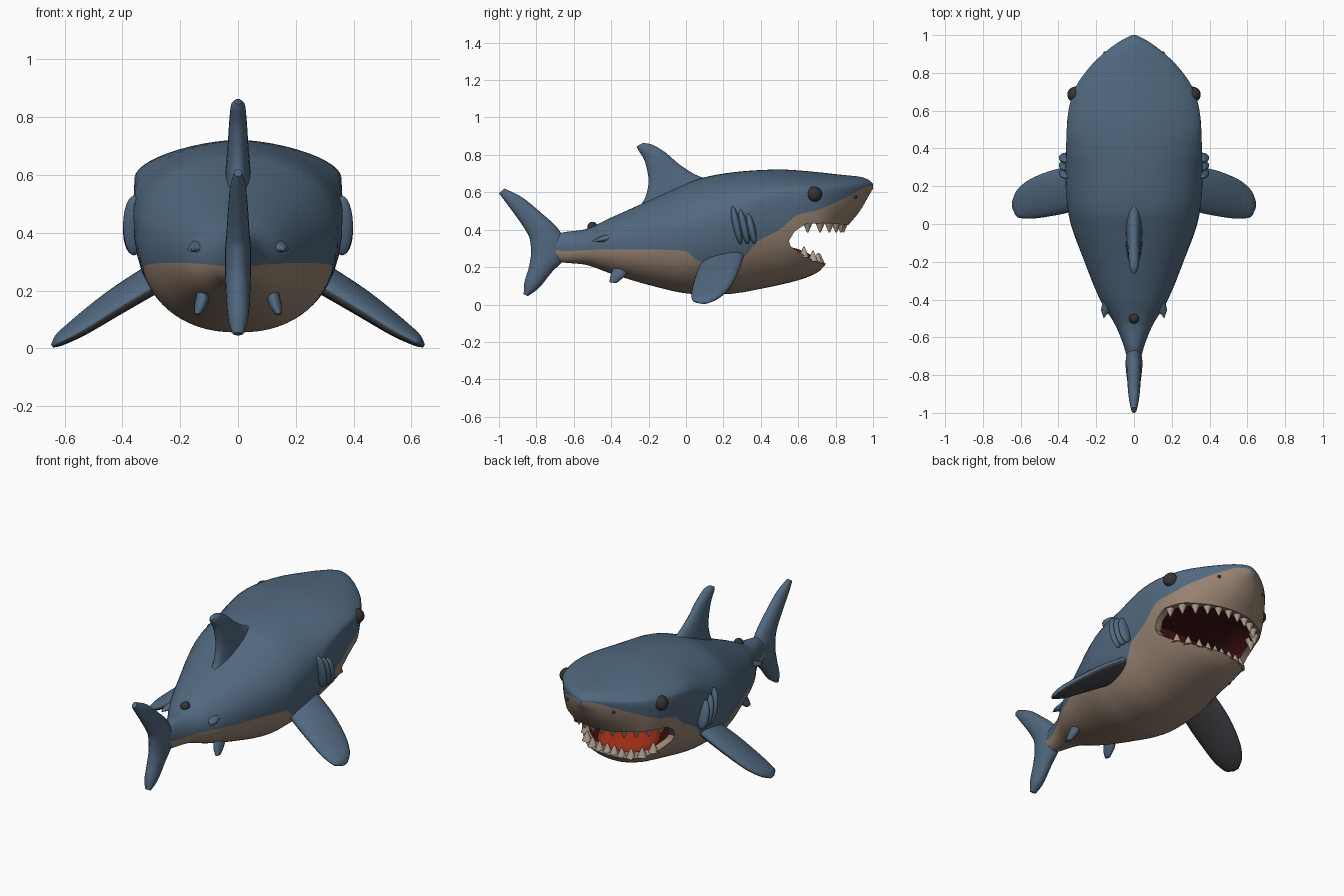
import bpy, bmesh, math
from mathutils import Vector, Matrix

if "Cube" in bpy.data.objects:
    bpy.data.objects.remove(bpy.data.objects["Cube"])


def material(name, rgb):
    mat = bpy.data.materials.new(name)
    mat.use_nodes = True
    mat.diffuse_color = (*rgb, 1)
    mat.node_tree.nodes["Principled BSDF"].inputs["Base Color"].default_value = (*rgb, 1)
    return mat


BLUE = material("slate blue skin", (.082, .14, .212))
BEIGE = material("beige belly", (.31, .225, .165))
DARK_RED = material("dark red mouth", (.06, .007, .007))
RED = material("red tongue", (.32, .025, .007))
BLACK = material("dark grey eye", (.035, .035, .035))
CHARCOAL = material("charcoal fin underside", (.05, .052, .058))
IVORY = material("ivory teeth", (.42, .335, .265))


def shade(obj, angle):
    bpy.ops.object.select_all(action='DESELECT')
    obj.select_set(True)
    bpy.context.view_layer.objects.active = obj
    bpy.ops.object.shade_smooth_by_angle(angle=math.radians(angle))


def finish(name, bm, mats, angle=40):
    """Turn a bmesh into a smooth shaded object."""
    bmesh.ops.recalc_face_normals(bm, faces=bm.faces)
    mesh = bpy.data.meshes.new(name)
    bm.to_mesh(mesh)
    bm.free()
    for mat in mats:
        mesh.materials.append(mat)
    obj = bpy.data.objects.new(name, mesh)
    bpy.context.collection.objects.link(obj)
    shade(obj, angle)
    return obj


def smooth(keys, rows, k):
    """Monotone cubic interpolation of table rows."""
    i = max(j for j in range(len(keys) - 1) if j == 0 or keys[j] <= k)
    h = keys[i + 1] - keys[i]
    t = (k - keys[i]) / h

    def slope(j, c):
        return (rows[j + 1][c] - rows[j][c]) / (keys[j + 1] - keys[j])

    def tangent(j, c):
        if j == 0 or j == len(keys) - 1:
            return slope(min(j, len(keys) - 2), c)
        a, b = slope(j - 1, c), slope(j, c)
        return 2 * a * b / (a + b) if a * b > 0 else 0

    out = []
    for c in range(len(rows[0])):
        p, q = rows[i][c], rows[i + 1][c]
        ease = t * t * (3 - 2 * t)
        out.append(p + (q - p) * ease + h * t * (1 - t)
                   * ((1 - t) * tangent(i, c) - t * tangent(i + 1, c)))
    return out


def loft(rings, rule=lambda j: 0):
    """Skin closed rings and cap both ends."""
    bm = bmesh.new()
    loops = [[bm.verts.new(p) for p in ring] for ring in rings]
    n = len(loops[0])
    for a, b in zip(loops, loops[1:]):
        for j in range(n):
            k = (j + 1) % n
            bm.faces.new((a[j], a[k], b[k], b[j])).material_index = rule(j)
    for cap in (loops[0], loops[-1]):
        bm.faces.new(cap).material_index = rule(0)
    return bm


# Body stations: y, half width, top, widest height, bottom, colour border
STATIONS = [
    (-.72, .035, .36, .30, .24, .30), (-.66, .05, .385, .30, .225, .285),
    (-.55, .092, .40, .30, .215, .29), (-.4, .18, .465, .31, .165, .295),
    (-.2, .262, .555, .34, .105, .295), (0, .335, .645, .38, .06, .285),
    (.06, .348, .67, .40, .055, .235), (.2, .362, .70, .45, .055, .215),
    (.3, .363, .712, .50, .065, .245), (.38, .36, .718, .55, .08, .335),
    (.5, .357, .722, .595, .105, .40), (.6, .347, .717, .605, .13, .48),
    (.7, .32, .708, .61, .17, .503), (.75, .295, .703, .615, .22, .522),
    (.8, .26, .697, .62, .33, .547), (.86, .208, .691, .625, .415, .575),
    (.93, .128, .683, .635, .50, .612), (.975, .062, .668, .638, .578, .634),
    (1, .01, .645, .634, .62, .633)]
KEYS = [s[0] for s in STATIONS]
UP, LOW, BASE = 14, 12, 2.25


def section(y):
    row = smooth(KEYS, [s[1:] for s in STATIONS], y)
    return *row, 2.1 - .45 * min(max((y - .1) / .4, 0), 1)


def half_width(y, z):
    """Half width of the body at a given length and height."""
    w, top, mid, bottom, _, power = section(y)
    n = power if z > mid else BASE
    u = abs(z - mid) / (top - mid if z > mid else mid - bottom)
    return w * (1 - u ** n) ** (1 / n) if u < 1 else 0


def reach(centre, angle, z):
    """Distance from the head axis to the skin at one height."""
    r = .05
    while r < .5 and abs(r * math.sin(angle)) < half_width(centre + r * math.cos(angle), z):
        r += .003
    return r


def body_ring(y):
    w, top, mid, bottom, border, power = section(y)

    def point(t):
        n = power if t > 0 else BASE
        h = top - mid if t > 0 else mid - bottom
        s = math.copysign(abs(math.sin(t)) ** (2 / n), t)
        return Vector((w * max(math.cos(t), 0) ** (2 / n), y, mid + h * s))

    n, h = (power, top - mid) if border > mid else (BASE, mid - bottom)
    u = min(abs(border - mid) / h, .95) ** (n / 2)
    split = math.copysign(math.asin(u), border - mid)
    q = math.pi / 2
    angles = [q + (split - q) * i / UP for i in range(UP)]
    angles += [split + (-q - split) * i / LOW for i in range(LOW + 1)]
    side = [point(t) for t in angles]
    return side + [Vector((-p.x, p.y, p.z)) for p in side[-2:0:-1]]


COUNT = 110
rings = [body_ring(-.72 + 1.72 * i / COUNT) for i in range(COUNT + 1)]
body = finish("body", loft(rings, lambda j: int(UP <= j < UP + 2 * LOW)),
              [BLUE, BEIGE, DARK_RED])

# Mouth: a wedge opens the jaws, a hollow inside the skin leaves thin lips
GAPE = [(.55, .34), (.58, .39), (.64, .43), (.74, .435), (1.1, .41),
        (1.1, .22), (.74, .22), (.68, .235), (.61, .275), (.56, .31)]
wedge = loft([[Vector((x, y, z)) for y, z in GAPE] for x in (-.6, .6)], lambda j: 1)
hollow = []
for z, inset in ((.2, .13), (.225, .08), (.26, .05), (.34, .04), (.43, .04),
                 (.46, .065), (.5, .14)):
    ring = []
    for k in range(48):
        a = math.tau * (k + .5) / 48
        r = reach(.58, a, z) - inset
        ring.append(Vector((r * math.sin(a), max(.58 + r * math.cos(a), .38), z)))
    hollow.append(ring)
for name, bm in (("jaw_cutter", wedge), ("throat_cutter", loft(hollow, lambda j: 2))):
    cutter = finish(name, bm, [BLUE, BEIGE, DARK_RED])
    cutter.hide_render = True
    cut = body.modifiers.new(name, 'BOOLEAN')
    cut.operation, cut.solver, cut.object = 'DIFFERENCE', 'EXACT', cutter
    bpy.context.view_layer.objects.active = body
    bpy.ops.object.modifier_apply(modifier=name)
    bpy.data.objects.remove(cutter)
shade(body, 40)


def ellipsoid(bm, centre, radii, tilt=0):
    m = Matrix.Translation(centre) @ Matrix.Rotation(tilt, 4, 'X') @ Matrix.Diagonal((*radii, 1))
    bmesh.ops.create_uvsphere(bm, u_segments=24, v_segments=12, radius=1, matrix=m)
    return bm


finish("tongue", ellipsoid(bmesh.new(), (0, .54, .25), (.18, .165, .06), -.2), [RED])


# Teeth follow the jaw outline
def teeth(name, centre, count, spread, lip, size, inset, turn):
    bm = bmesh.new()
    for i in range(count):
        a = math.radians(spread) * (2 * i / (count - 1) - 1)
        r = reach(centre, a, lip(centre + .2 * math.cos(a))) - inset
        y = centre + r * math.cos(a)
        place = (Matrix.Translation((r * math.sin(a), y, lip(y)))
                 @ Matrix.Rotation(turn, 4, 'X') @ Matrix.Translation((0, 0, size * .2)))
        bmesh.ops.create_cone(bm, cap_ends=True, segments=10, radius1=size * .48,
                              radius2=.003, depth=size, matrix=place)
    finish(name, bm, [IVORY])


teeth("upper_teeth", .6, 12, 80, lambda y: .43, .066, .032, math.pi)
teeth("lower_teeth", .54, 10, 68, lambda y: .22 + .45 * max(0, .74 - y), .058, .036, 0)


# Fins: each row holds leading point, trailing point and half thickness
def fin(name, rows, normal, side=1, underside=BLUE):
    rings, keys, steps = [], list(range(len(rows))), 6
    for i in range((len(rows) - 1) * steps + 1):
        r = smooth(keys, rows, i / steps)
        lead, trail = Vector(r[:3]), Vector(r[3:6])
        mid, half = (lead + trail) / 2, (lead - trail) / 2
        ring = [mid + half * math.cos(t) + Vector(normal).normalized() * r[6] * math.sin(t)
                for t in (math.tau * k / 20 for k in range(20))]
        rings.append([Vector((p.x * side, p.y, p.z)) for p in ring])
    finish(name, loft(rings, lambda j: int(j >= 10)), [BLUE, underside], 60)


def upright(rows):
    return [(0, a, b, 0, c, d, t) for a, b, c, d, t in rows]


fin("dorsal_fin", upright([
    (.15, .66, -.25, .52, .045), (.06, .69, -.215, .58, .042), (-.03, .745, -.2, .66, .036),
    (-.12, .82, -.22, .765, .03), (-.19, .858, -.255, .825, .024),
    (-.23, .864, -.265, .845, .012)]), (1, 0, 0))
fin("tail_fin", upright([
    (-.845, .045, -.868, .055, .018), (-.79, .085, -.865, .11, .034), (-.72, .17, -.84, .2, .042),
    (-.65, .25, -.828, .28, .045), (-.64, .32, -.835, .35, .045), (-.68, .4, -.86, .4, .04),
    (-.78, .495, -.9, .46, .035), (-.88, .575, -.955, .535, .028),
    (-.97, .62, -1, .595, .014)]), (1, 0, 0))
for label, s in (("left", 1), ("right", -1)):
    fin(label + "_pectoral_fin", [
        (.28, .315, .28, .27, .08, .225, .045), (.43, .285, .185, .42, .045, .135, .04),
        (.57, .225, .08, .55, .028, .055, .03), (.625, .17, .034, .615, .035, .022, .02),
        (.645, .12, .01, .64, .075, .008, .007)], (.5, 0, .85), s, CHARCOAL)
    fin(label + "_pelvic_fin", [
        (.11, -.28, .23, .11, -.38, .22, .025), (.128, -.32, .16, .128, -.405, .15, .022),
        (.14, -.37, .115, .14, -.41, .12, .01)], (1, 0, .1), s)
    fin(label + "_rear_finlet", [
        (.09, -.33, .375, .09, -.45, .35, .028), (.16, -.39, .36, .145, -.48, .345, .018),
        (.175, -.455, .345, .16, -.5, .34, .007)], (0, .2, 1), s)
    # Eye, nostril and gill ridges
    eye_x = (half_width(.685, .59) - .014) * s
    finish(label + "_eye", ellipsoid(bmesh.new(), (eye_x, .685, .59), (.042,) * 3), [BLACK])
    nose_x = half_width(.905, .575) * s
    finish(label + "_nostril", ellipsoid(bmesh.new(), (nose_x, .905, .575), (.009,) * 3), [BLACK])
    gills = bmesh.new()
    for i, y in enumerate((.27, .31, .35)):
        ellipsoid(gills, (.36 * s, y, .425 - .01 * i), (.038, .021, .105 - .01 * i), .22)
    finish(label + "_gills", gills, [BLUE])

finish("back_knob", ellipsoid(bmesh.new(), (0, -.5, .415), (.027,) * 3), [BLACK])
